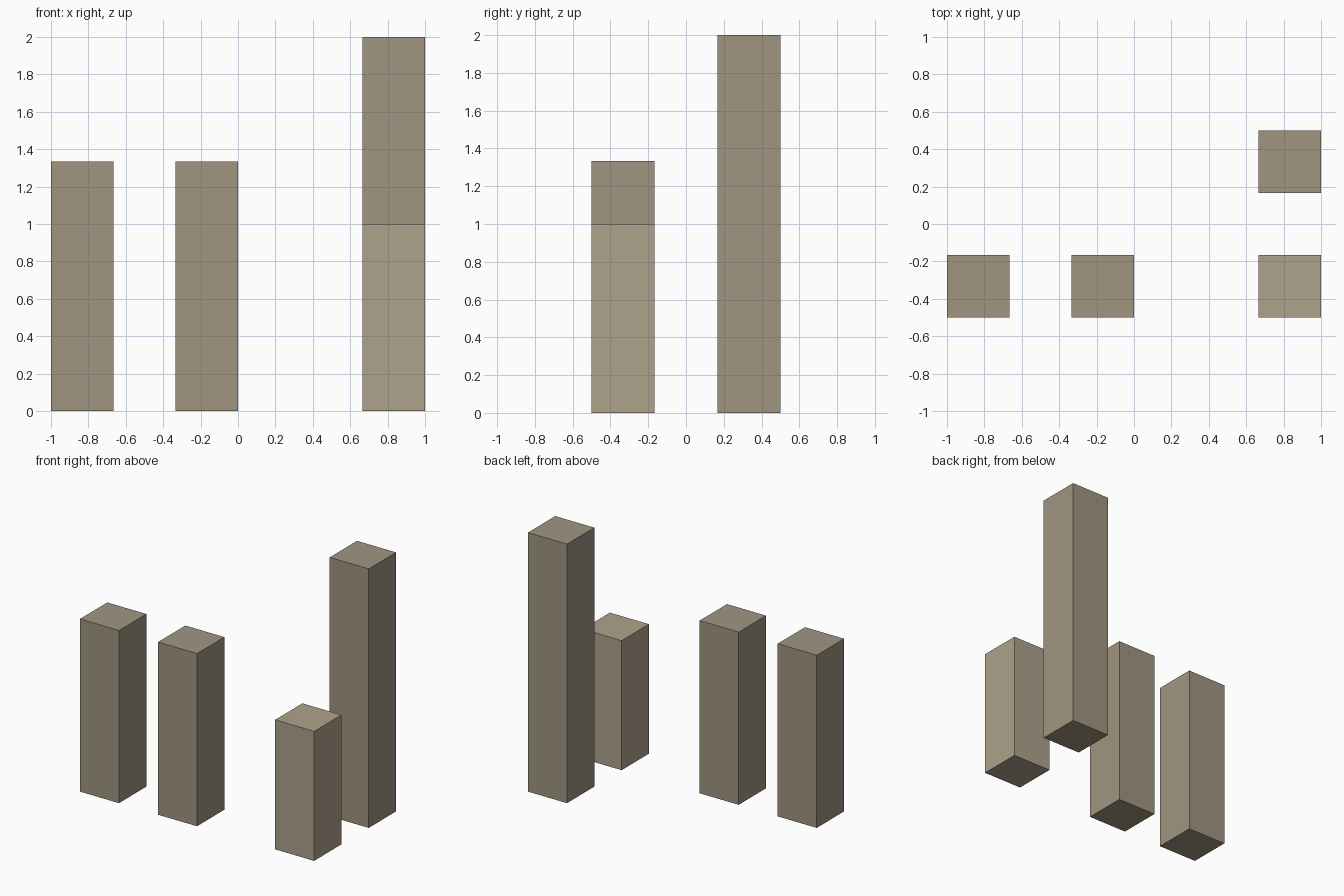
import bpy

if "Cube" in bpy.data.objects:
    bpy.data.objects.remove(bpy.data.objects["Cube"])

U = 1 / 3  # grid module: every pillar is one module square


def material(name, color):
    mat = bpy.data.materials.new(name)
    mat.diffuse_color = color
    mat.use_nodes = True
    mat.node_tree.nodes["Principled BSDF"].inputs["Base Color"].default_value = mat.diffuse_color
    return mat


stone = material("stone", (0.35, 0.30, 0.22, 1))
pale_stone = material("pale_stone", (0.42, 0.36, 0.26, 1))


def pillar(name, x, y, height, mat):
    bpy.ops.mesh.primitive_cube_add(size=1, location=(x * U, y * U, height * U / 2))
    obj = bpy.context.object
    obj.name = name
    obj.scale = (U, U, height * U)
    bpy.ops.object.transform_apply(location=False, rotation=False, scale=True)
    obj.data.materials.append(mat)


# Matching pair of medium pillars on the left
pillar("left_pillar", -2.5, -1, 4, stone)
pillar("middle_pillar", -0.5, -1, 4, stone)
# Short pillar at the front right
pillar("short_pillar", 2.5, -1, 3, pale_stone)
# Tall pillar at the back right
pillar("tall_pillar", 2.5, 1, 6, stone)
